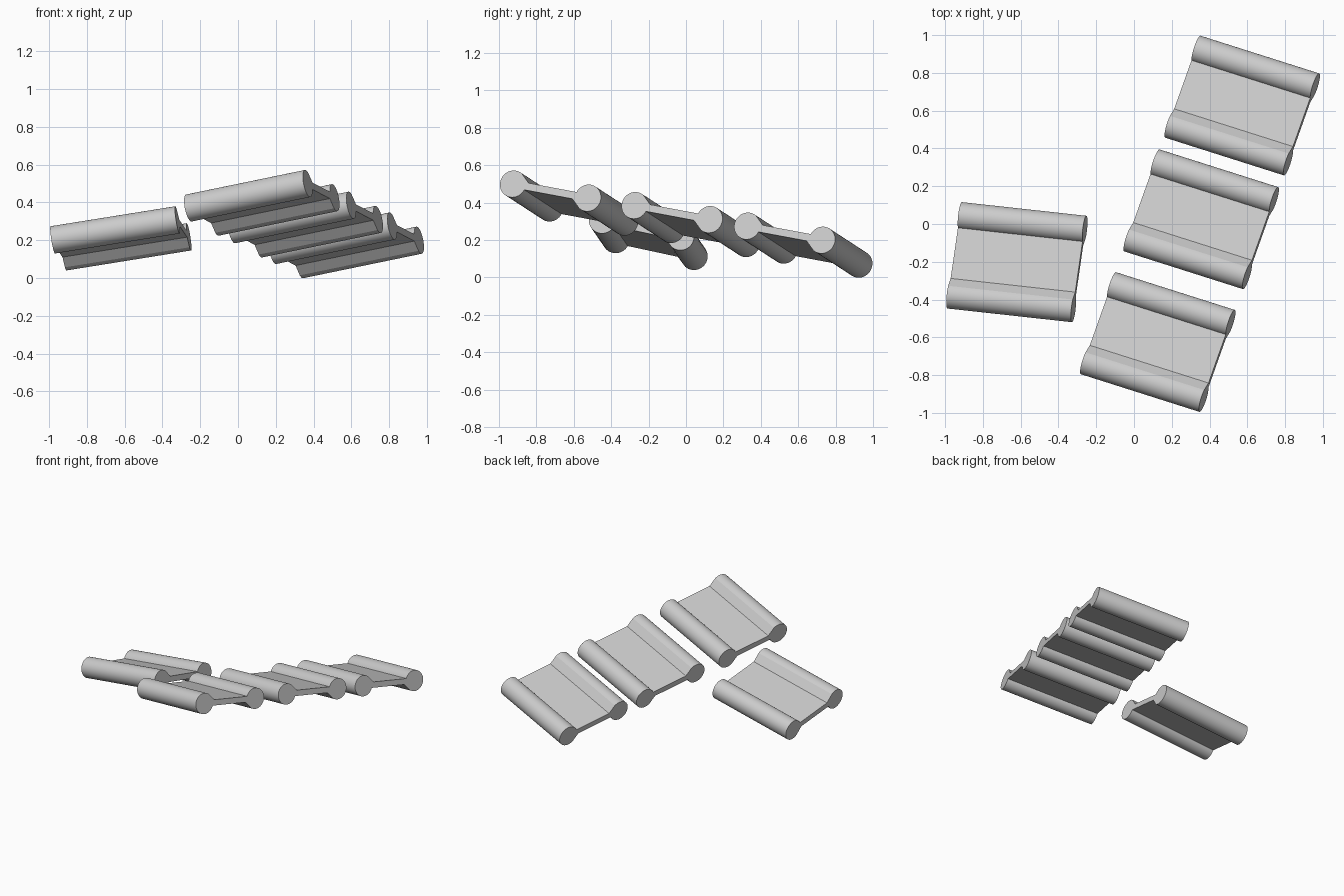
import bpy
import bmesh
from math import radians, sin, cos
from mathutils import Matrix, Vector

cube = bpy.data.objects.get("Cube")
if cube:
    bpy.data.objects.remove(cube)

RADIUS = 0.073      # end rollers
HALF_SPAN = 0.216   # roller centre to link centre
HALF_WIDTH = 0.336  # along the rollers
HALF_WEB = 0.02     # half thickness of the flat web

grey = bpy.data.materials.new("plain_grey")
grey.use_nodes = True
colour = (0.6, 0.6, 0.6, 1)
grey.diffuse_color = colour
grey.node_tree.nodes["Principled BSDF"].inputs["Base Color"].default_value = colour


def link_profile():
    """Two round ends joined by a thin web, with a ramp at opposite corners."""
    start, end, steps = radians(62), radians(344), 36
    half = [(0.085 - HALF_SPAN, HALF_WEB)]
    for i in range(steps + 1):
        a = start + (end - start) * i / steps
        half.append((RADIUS * cos(a) - HALF_SPAN, RADIUS * sin(a)))
    return half + [(-y, -z) for y, z in half]


def make_link(name, centre, along, across):
    """Extrude the profile along the rollers and place it."""
    bm = bmesh.new()
    face = bm.faces.new([bm.verts.new((-HALF_WIDTH, y, z)) for y, z in link_profile()])
    moved = bmesh.ops.extrude_face_region(bm, geom=[face], use_keep_orig=True)
    verts = [g for g in moved["geom"] if isinstance(g, bmesh.types.BMVert)]
    bmesh.ops.translate(bm, verts=verts, vec=(2 * HALF_WIDTH, 0, 0))
    bmesh.ops.recalc_face_normals(bm, faces=bm.faces)
    mesh = bpy.data.meshes.new(name)
    bm.to_mesh(mesh)
    bm.free()
    mesh.materials.append(grey)
    obj = bpy.data.objects.new(name, mesh)
    bpy.context.collection.objects.link(obj)

    u = Vector(along).normalized()
    n = u.cross(Vector(across)).normalized()
    v = n.cross(u)
    obj.matrix_world = Matrix.Translation(centre) @ Matrix((u, v, n)).transposed().to_4x4()

    bpy.ops.object.select_all(action="DESELECT")
    obj.select_set(True)
    bpy.context.view_layer.objects.active = obj
    bpy.ops.object.shade_smooth_by_angle(angle=radians(14))


# Row of three parallel links
ROW_ALONG, ROW_ACROSS = (0.63, -0.2, 0.13), (0.1425, 0.4, -0.075)
make_link("front_link", (0.126, -0.625, 0.398), ROW_ALONG, ROW_ACROSS)
make_link("middle_link", (0.356, 0.025, 0.283), ROW_ALONG, ROW_ACROSS)
make_link("back_link", (0.573, 0.627, 0.173), ROW_ALONG, ROW_ACROSS)

# Separate link beside the row
make_link("side_link", (-0.62, -0.202, 0.21), (0.655, -0.072, 0.105), (0.061, 0.423, -0.091))
